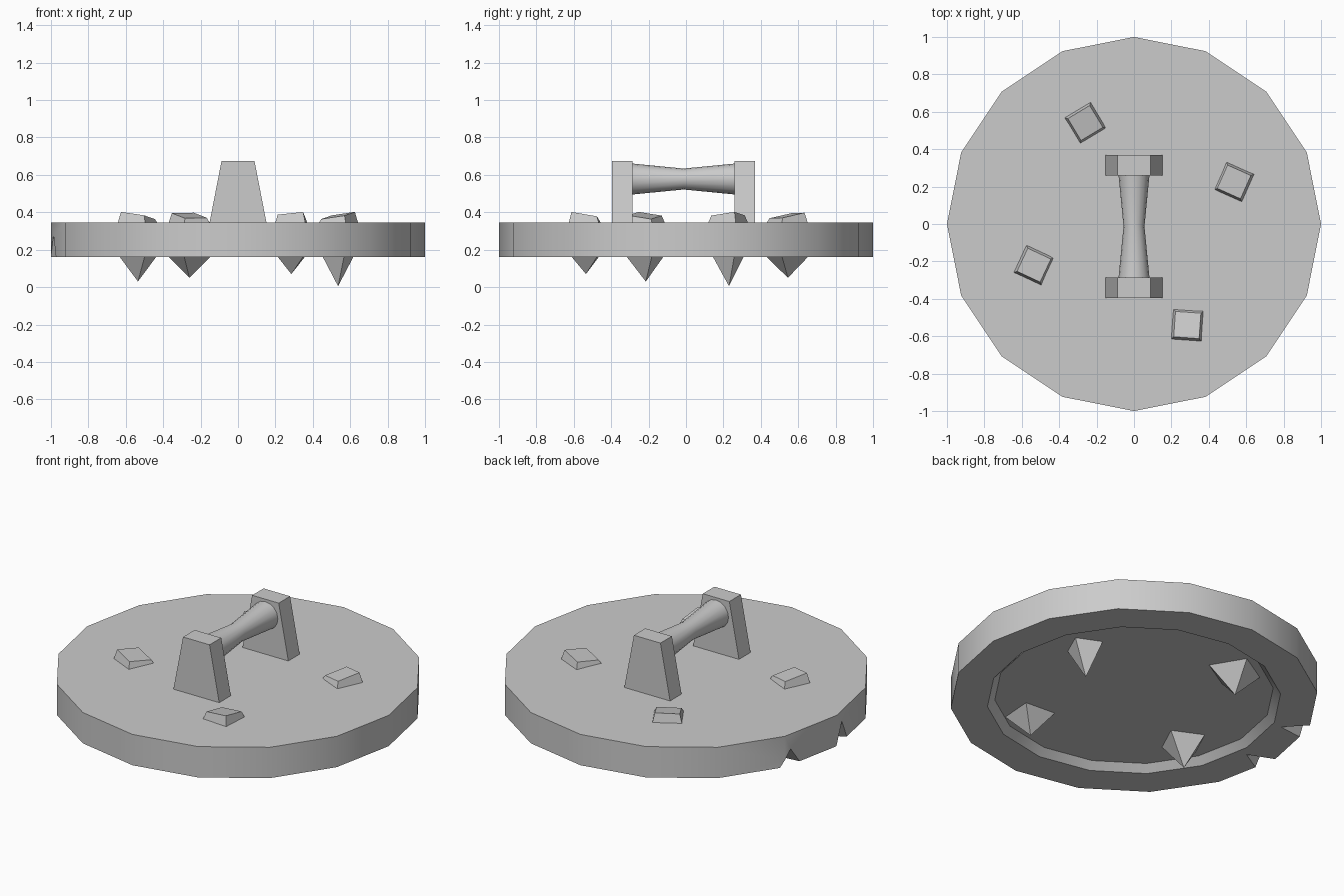
import bpy, bmesh
from math import sin, cos, radians, pi
from mathutils import Vector

if "Cube" in bpy.data.objects:
    bpy.data.objects.remove(bpy.data.objects["Cube"])


def make(name, bm, smooth=False):
    bmesh.ops.recalc_face_normals(bm, faces=bm.faces)
    mesh = bpy.data.meshes.new(name)
    bm.to_mesh(mesh)
    bm.free()
    ob = bpy.data.objects.new(name, mesh)
    bpy.context.collection.objects.link(ob)
    if smooth:
        shade(ob)
    return ob


def activate(ob):
    bpy.ops.object.select_all(action='DESELECT')
    ob.select_set(True)
    bpy.context.view_layer.objects.active = ob


def shade(ob):
    activate(ob)
    bpy.ops.object.shade_smooth_by_angle(angle=radians(30))


def loft(name, rings, smooth=False):
    """Skin a list of closed rings and cap both ends."""
    bm = bmesh.new()
    loops = [[bm.verts.new(p) for p in ring] for ring in rings]
    n = len(loops[0])
    for a, b in zip(loops, loops[1:]):
        for i in range(n):
            j = (i + 1) % n
            bm.faces.new((a[i], a[j], b[j], b[i]))
    bm.faces.new(loops[0])
    bm.faces.new(loops[-1])
    return make(name, bm, smooth)


def hull(name, points):
    bm = bmesh.new()
    for p in points:
        bm.verts.new(p)
    bmesh.ops.convex_hull(bm, input=bm.verts)
    return make(name, bm)


def circle(r, z, n=16):
    return [(r * cos(2 * pi * i / n), r * sin(2 * pi * i / n), z) for i in range(n)]


TOP, BOTTOM, FLOOR = 0.345, 0.16, 0.20

# round board with a shallow recess underneath
board = loft("round_board", [circle(1, TOP), circle(1, BOTTOM),
                             circle(0.80, BOTTOM), circle(0.76, FLOOR)])

# two chips broken out of the lower rim
for angle, height in ((160, 0.10), (184, 0.13)):
    a = radians(angle)
    out, side = Vector((cos(a), sin(a), 0)), Vector((-sin(a), cos(a), 0))
    pts = []
    for z in (BOTTOM, BOTTOM - 0.06):
        up = Vector((0, 0, z))
        pts += [out * 0.85 + up, out * 1.15 + side * 0.15 + up, out * 1.15 - side * 0.15 + up]
    pts.append(out * 1.15 + Vector((0, 0, BOTTOM + 2 * height)))
    cutter = hull("chip_cutter", pts)
    cutter.hide_render = True
    mod = board.modifiers.new("chip", 'BOOLEAN')
    mod.operation, mod.solver, mod.object = 'DIFFERENCE', 'EXACT', cutter
    activate(board)
    bpy.ops.object.modifier_apply(modifier=mod.name)
    bpy.data.objects.remove(cutter)
shade(board)


def square(x, y, half, turn, z, slope=0.0):
    """Rotated square, rising away from the board centre by slope."""
    out = Vector((x, y)).normalized()
    pts = []
    for sx, sy in ((-1, -1), (1, -1), (1, 1), (-1, 1)):
        dx = half * (sx * cos(turn) - sy * sin(turn))
        dy = half * (sx * sin(turn) + sy * cos(turn))
        pts.append((x + dx, y + dy, z + slope * (dx * out.x + dy * out.y)))
    return pts


# nails: tilted heads on top, pointed tips below (x, y, turn, tip z, tip base half)
for x, y, turn, tip, half in ((0.535, 0.225, -24, 0.005, 0.078),
                              (-0.26, 0.54, 31, 0.05, 0.11),
                              (-0.535, -0.22, -25, 0.03, 0.096),
                              (0.285, -0.54, -4, 0.07, 0.098)):
    t = radians(turn)
    loft("nail_head", [square(x, y, 0.083, t, TOP - 0.01),
                       square(x, y, 0.068, t, TOP + 0.038, 0.2)])
    hull("nail_tip", square(x, y, half, t, FLOOR + 0.002) + [(x, y + 0.005, tip)])

# tapered handle posts
for y0, y1 in ((-0.395, -0.285), (0.26, 0.368)):
    loft("handle_post", [[(-w, y0, z), (w, y0, z), (w, y1, z), (-w, y1, z)]
                         for w, z in ((0.153, TOP - 0.005), (0.088, 0.675))])

# waisted grip bar
loft("handle_grip", [[(r * cos(2 * pi * i / 16), y, 0.578 + r * sin(2 * pi * i / 16))
                      for i in range(16)]
                     for y, r in ((-0.30, 0.084), (-0.013, 0.056), (0.275, 0.084))], smooth=True)
